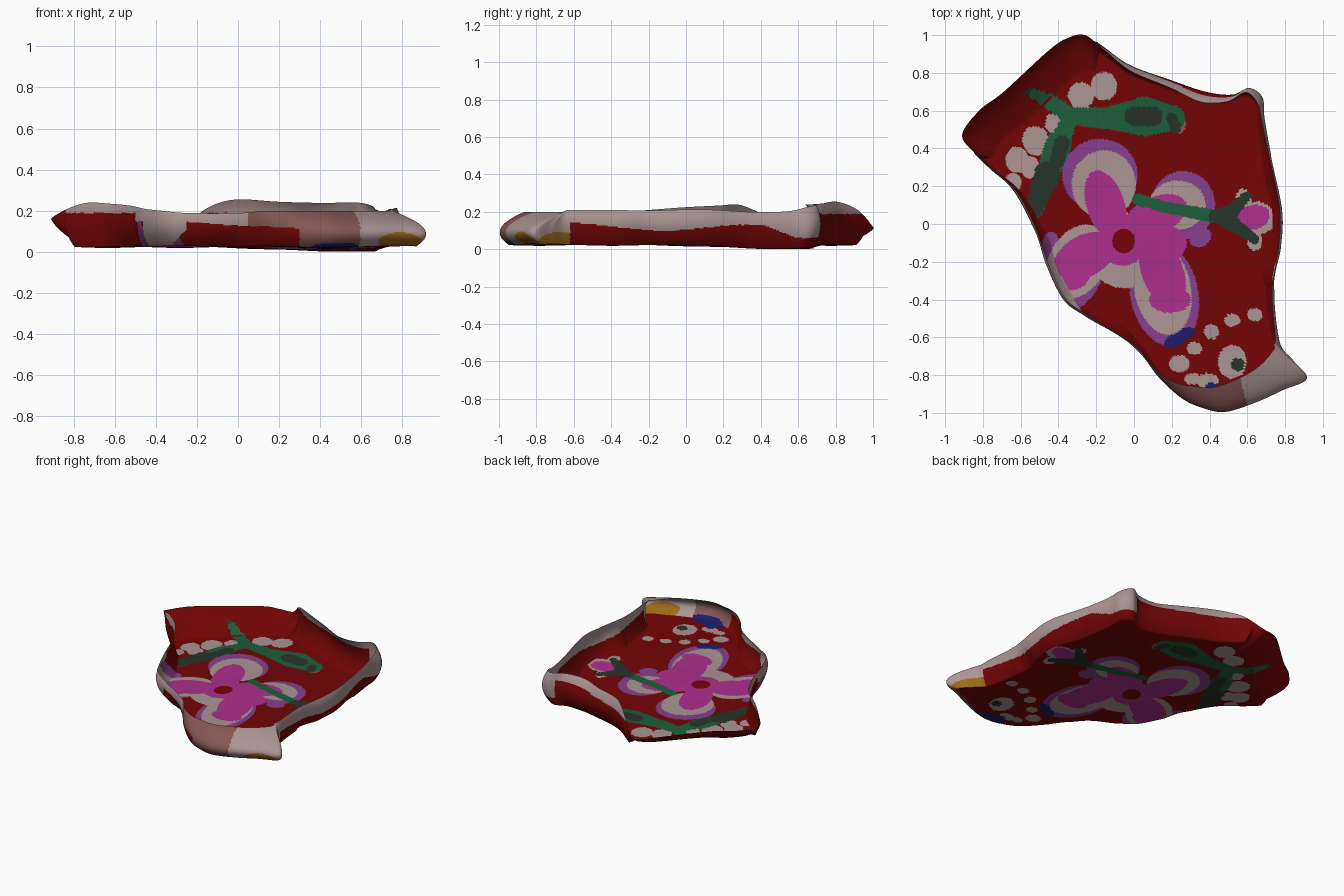
import bpy, bmesh, math
from mathutils import Vector

# ---- flat colours
COLS = [("deep_red", (.175, .0015, .002)), ("pale_pink", (.41, .30, .295)),
        ("dusky_brown", (.23, .095, .09)), ("magenta", (.42, .028, .27)),
        ("purple", (.24, .05, .27)), ("leaf_green", (.012, .11, .042)),
        ("dark_green", (.02, .034, .022)), ("navy", (.012, .012, .15)),
        ("ochre", (.33, .14, .01))]
RED, PALE, BROWN, MAG, PUR, GRN, DGRN, NAVY, OCH = range(9)

# ---- outline seen from the top: x, y, rim height, how far the rim curls inward
OUTLINE = [
    (-.26, 1.0, .13, 0), (-.16, .935, .22, .015), (-.02, .84, .265, .03), (.2, .76, .255, .04),
    (.38, .70, .25, .06), (.52, .685, .25, .045), (.61, .72, .25, .03), (.68, .67, .235, .04),
    (.69, .56, .215, .02), (.72, .38, .21, .01), (.78, .08, .225, .01), (.775, -.12, .22, .01),
    (.74, -.35, .22, .01), (.77, -.62, .22, .03), (.84, -.72, .22, .13), (.905, -.81, .21, .22),
    (.78, -.875, .21, .17), (.64, -.94, .21, .15), (.48, -.99, .21, .14), (.36, -.97, .21, .12),
    (.25, -.92, .21, .08), (.13, -.81, .21, .03), (0, -.65, .2, .01), (-.25, -.49, .2, .01),
    (-.37, -.4, .21, .01), (-.46, -.22, .22, .01), (-.53, -.02, .235, .01), (-.64, .18, .245, .02),
    (-.76, .29, .25, .03), (-.84, .37, .22, .01), (-.91, .47, .17, 0), (-.82, .6, .17, 0),
    (-.69, .7, .17, 0), (-.45, .92, .15, 0), (-.35, .985, .13, 0)]

# ---- painted decoration: colour, centre x, y, radii, tilt in degrees (later ones on top)
PETALS = [
    (PUR, -.18, .26, .20, .19, 0), (PUR, .26, .10, .17, .18, 0), (PUR, .35, -.07, .06, .05, 30),
    (PUR, .16, -.37, .18, .28, 12), (PUR, -.31, -.24, .15, .25, -25), (PUR, -.44, -.13, .05, .09, 0),
    (NAVY, .24, -.6, .09, .035, 28),
    (PALE, -.16, .21, .17, .18, 0), (PALE, .23, .10, .15, .13, 0), (PALE, .15, -.34, .15, .25, 12),
    (PALE, -.3, -.2, .15, .21, -30), (PALE, -.05, -.14, .2, .2, 0),
    (MAG, -.15, .1, .10, .19, 18), (MAG, .11, .04, .18, .10, 25), (MAG, .15, -.25, .11, .2, 20),
    (MAG, .17, -.1, .11, .09, 0), (MAG, .19, -.4, .11, .07, 0), (MAG, -.33, -.25, .1, .1, 0),
    (MAG, -.26, -.17, .18, .11, 28), (MAG, -.06, -.09, .13, .13, 0), (RED, -.055, -.09, .06, .065, 0)]
BLOSSOM = [
    (PALE, -.28, .68, .07, .07, 0), (PALE, -.16, .73, .07, .075, 0), (PALE, -.42, .53, .05, .06, 0),
    (PALE, -.52, .44, .07, .08, 20), (PALE, -.62, .34, .06, .07, 0), (PALE, -.55, .30, .05, .06, 0),
    (PALE, -.64, .22, .045, .05, 0), (PALE, .64, .03, .11, .09, 0), (PALE, .58, .145, .04, .04, 0),
    (PALE, .64, -.09, .04, .05, 0), (MAG, .63, .035, .09, .065, 15), (BROWN, .24, .53, .035, .05, 0)]
DOTS = [
    (PALE, .64, -.48, .04, .035, 0), (PALE, .52, -.51, .042, .035, 0), (PALE, .41, -.57, .04, .04, 0),
    (PALE, .32, -.66, .04, .035, 0), (PALE, .24, -.74, .055, .045, 0), (PALE, .31, -.82, .045, .03, 0),
    (PALE, .39, -.83, .06, .04, 0), (PALE, .52, -.73, .075, .09, 0), (DGRN, .55, -.745, .035, .035, 0),
    (NAVY, .41, -.86, .03, .02, 0), (NAVY, .47, -.92, .13, .055, -5)]
# stems and leaves: colour, start, end, start half-width, end half-width
STEMS = [
    (DGRN, -.56, .70, -.53, .69, .02, .025),
    (GRN, -.53, .69, -.45, .65, .025, .04), (GRN, -.45, .65, -.33, .57, .04, .045),
    (GRN, -.33, .57, -.14, .56, .045, .06),
    (GRN, -.14, .56, .06, .57, .06, .105), (GRN, .06, .57, .2, .56, .105, .07),
    (GRN, -.34, .55, -.40, .42, .04, .06), (GRN, -.40, .42, -.53, .08, .07, .05),
    (DGRN, .0, .57, .1, .57, .05, .05), (DGRN, .2, .56, .22, .51, .03, .03),
    (DGRN, -.38, .43, -.41, .33, .04, .04), (DGRN, -.46, .26, -.53, .08, .07, .045),
    (GRN, .02, .13, .16, .09, .03, .03), (GRN, .16, .09, .43, .04, .03, .035),
    (DGRN, .43, .04, .5, .05, .035, .05), (DGRN, .5, .05, .6, .15, .04, .025),
    (DGRN, .48, .03, .64, -.08, .045, .025)]
FLOOR_PAINT = (PETALS, BLOSSOM, DOTS, STEMS)


def in_ellipse(x, y, cx, cy, rx, ry, deg):
    a = math.radians(deg)
    dx, dy = x - cx, y - cy
    u = dx * math.cos(a) + dy * math.sin(a)
    v = dy * math.cos(a) - dx * math.sin(a)
    return (u / rx) ** 2 + (v / ry) ** 2 < 1


def in_stem(x, y, x0, y0, x1, y1, w0, w1):
    dx, dy = x1 - x0, y1 - y0
    t = max(0, min(1, ((x - x0) * dx + (y - y0) * dy) / (dx * dx + dy * dy)))
    return math.hypot(x - x0 - t * dx, y - y0 - t * dy) < w0 + (w1 - w0) * t


def paint(x, y, groups):
    col = RED
    for group in groups:
        test = in_stem if group is STEMS else in_ellipse
        for c, *shape in group:
            if test(x, y, *shape):
                col = c
    return col


def wall_colour(x, y, z):
    """Colours of the rising wall: pale rim band, dusky front lip, red elsewhere."""
    if y - .75 * x > 1.0 and x < -.2:                     # flared back-left edge, branch tip on it
        return paint(x, y, (STEMS,))
    if y < -.62 and x > .6 and in_ellipse(x, z, .79, .06, .105, .045, 0):   # ochre spot
        return OCH
    if x > .57 + .25 * (-.85 - y) and y < -.62:           # pale tip
        return PALE
    if x > .3 and y < -.7:                                # dusky front lip and its navy spot
        return NAVY if in_ellipse(x, z, .49, .03, .14, .025, 0) else BROWN
    limit = .135 + .025 * math.sin(7 * x + 5 * y)
    if y > .6 and x < .56:                                # back rim
        limit = .2
    elif x > .5 and y > .3:                               # back right corner
        limit = .14 - .4 * max(0, min(.17, y - .42))
    elif x < -.45 and y < .4:                             # front left rim
        limit = .2 if x < -.5 else .16
    elif x < -.25 and y < -.2:                            # pale petal edge carried up the wall
        limit = .04 + max(0, x + .33)
    if z > limit:
        return BROWN if .05 < x < .5 and y < -.5 else PALE
    return paint(x, y, (PETALS, DOTS))


def floor_z(x, y):
    dip = .025 * math.exp(-((x - .5) ** 2 + (y - .5) ** 2) / .12)
    return .035 - dip + .005 * math.sin(9 * x + 1) * math.cos(8 * y)


def spline(t):
    """Closed smooth curve through the outline."""
    n = len(OUTLINE)
    i, f = int(t * n), t * n - int(t * n)
    p = [OUTLINE[(i + k) % n] for k in (-1, 0, 1, 2)]
    return [.5 * (2 * b + (c - a) * f + (2 * a - 5 * b + 4 * c - d) * f * f
                  + (3 * b - a - 3 * c + d) * f ** 3) for a, b, c, d in zip(*p)]


# ---- one thin shell: floor rings, then wall rings up to the rim
N, FLOOR, WALL = 700, 84, 28
CX, CY = .02, -.05
bm = bmesh.new()
rings = [[] for _ in range(FLOOR + WALL)]
for k in range(N):
    x, y, zr, r = spline(k / N)
    r = max(r, 0)
    flare = max(0, 1 - r / .01)                           # 1 where the wall leans outward
    b = .05 + .15 * flare
    m = .07 * flare
    d = Vector((CX - x, CY - y)).normalized()
    bx, by = x + d.x * b, y + d.y * b
    for j in range(FLOOR):
        s = (j + 1) / FLOOR
        px, py = CX + (bx - CX) * s, CY + (by - CY) * s
        rings[j].append(bm.verts.new((px, py, floor_z(px, py))))
    zb = floor_z(bx, by)
    for j in range(WALL):
        t = (j + 1) / WALL
        inset = b + (4 * m - 3 * b - r) * t + (2 * b - 4 * m + 2 * r) * t * t
        rings[FLOOR + j].append(bm.verts.new((x + d.x * inset, y + d.y * inset, zb + (zr - zb) * t)))
centre = bm.verts.new((CX, CY, floor_z(CX, CY)))


def add_face(verts, wall):
    f = bm.faces.new(verts)
    c = f.calc_center_median()
    f.material_index = wall_colour(*c) if wall else paint(c.x, c.y, FLOOR_PAINT)
    f.smooth = True


for k in range(N):
    n = (k + 1) % N
    add_face((centre, rings[0][n], rings[0][k]), False)
    for j in range(FLOOR + WALL - 1):
        add_face((rings[j][k], rings[j][n], rings[j + 1][n], rings[j + 1][k]), j >= FLOOR - 1)

# ---- stand on the ground, floor facing up
low = min(v.co.z for v in bm.verts)
for v in bm.verts:
    v.co.z -= low
bm.normal_update()
if centre.normal.z < 0:
    bmesh.ops.reverse_faces(bm, faces=bm.faces[:])

mesh = bpy.data.meshes.new("painted_shell")
bm.to_mesh(mesh)
bm.free()
for name, rgb in COLS:
    mat = bpy.data.materials.new(name)
    mat.diffuse_color = (*rgb, 1)
    mesh.materials.append(mat)
obj = bpy.data.objects.new("painted_shell", mesh)
bpy.context.collection.objects.link(obj)
